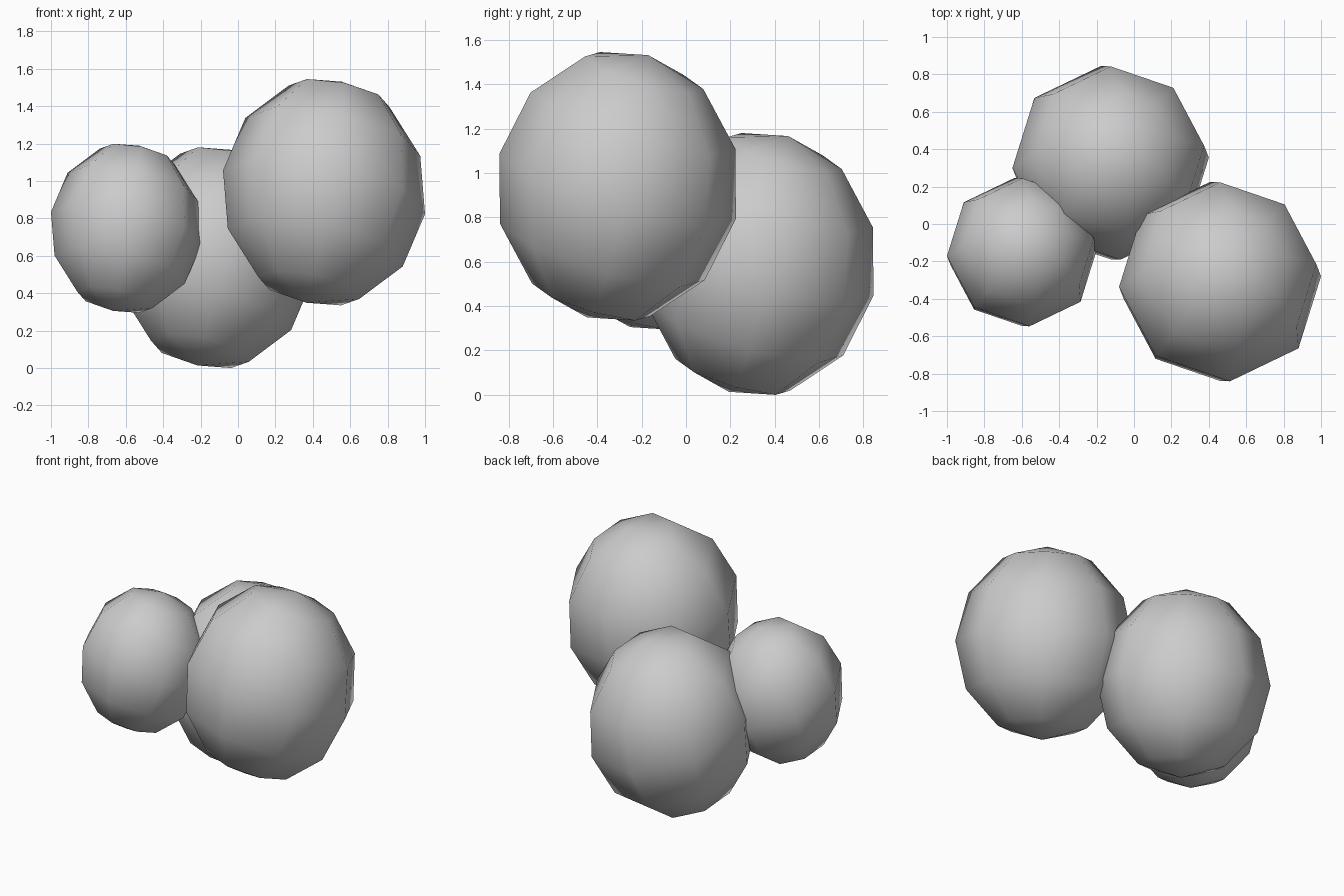
import bpy
import bmesh
import math
from mathutils import Matrix, Vector

if "Cube" in bpy.data.objects:
    bpy.data.objects.remove(bpy.data.objects["Cube"])

# Shared tilt of the low-poly balls: pole leans right and back
pole = Vector((0.17, 0.25, 0.953)).normalized()
side = Vector((math.cos(math.radians(3)), math.sin(math.radians(3)), 0))
side.z = -(side.x * pole.x + side.y * pole.y) / pole.z
side.normalize()
TILT = Matrix((side, pole.cross(side), pole)).transposed()


def ball(name, center, half_size):
    """Tilted 8 x 6 sphere stretched to the given half extents."""
    bm = bmesh.new()
    bmesh.ops.create_uvsphere(bm, u_segments=8, v_segments=6, radius=1)
    bmesh.ops.rotate(bm, verts=bm.verts, cent=(0, 0, 0), matrix=TILT)
    scale = [half_size[i] / max(v.co[i] for v in bm.verts) for i in range(3)]
    bmesh.ops.scale(bm, verts=bm.verts, vec=scale)
    for face in bm.faces:
        face.smooth = True
    mesh = bpy.data.meshes.new(name)
    bm.to_mesh(mesh)
    bm.free()
    obj = bpy.data.objects.new(name, mesh)
    obj.location = center
    bpy.context.collection.objects.link(obj)
    return obj


# Low ball at the back, small ball on the left, high ball at the front right
ball("back_ball", (-0.125, 0.327, 0.59), (0.525, 0.518, 0.59))
ball("left_small_ball", (-0.598, -0.15, 0.747), (0.402, 0.397, 0.452))
ball("right_high_ball", (0.46, -0.308, 0.94), (0.54, 0.533, 0.605))
